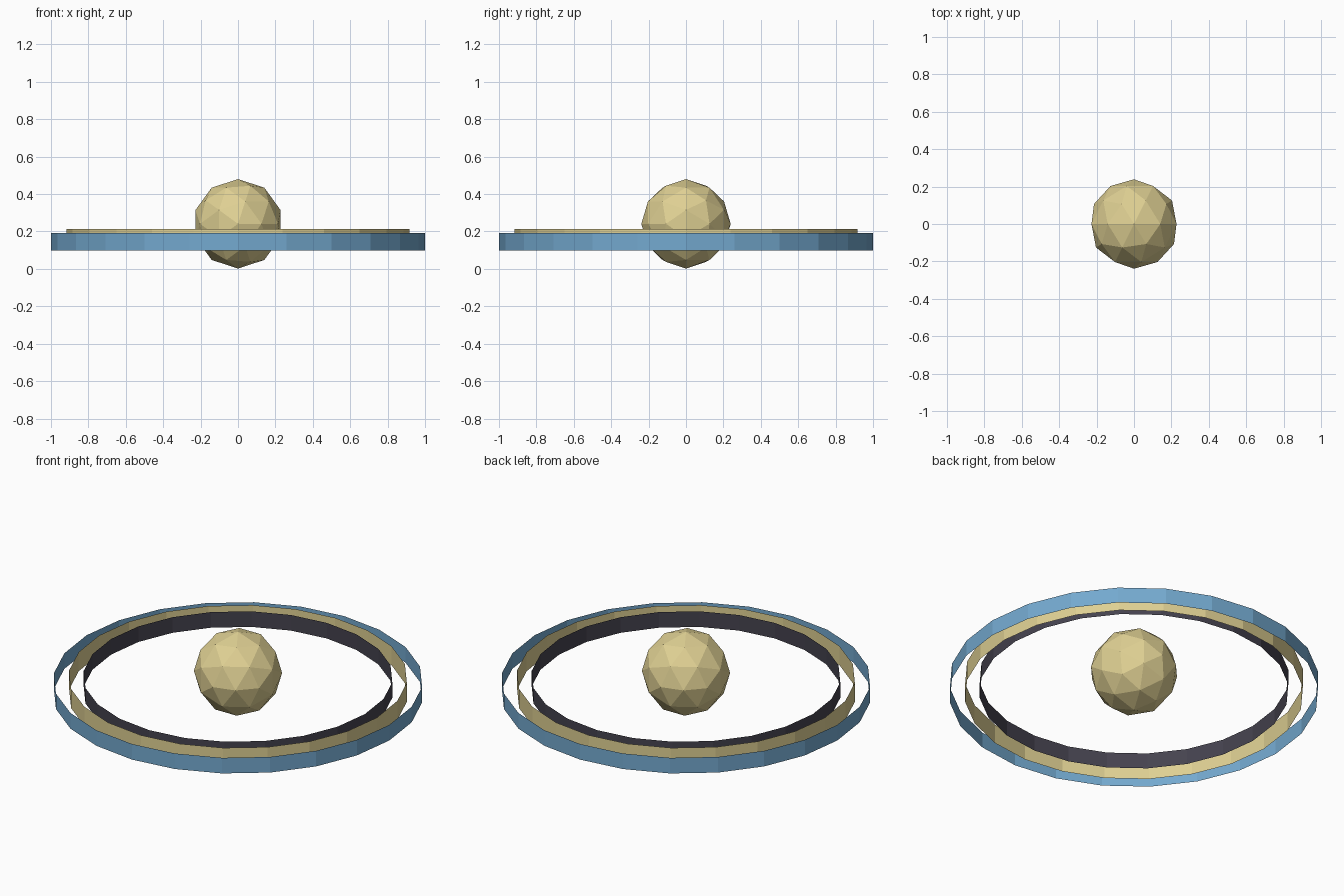
import bpy, bmesh, math

if "Cube" in bpy.data.objects:
    bpy.data.objects.remove(bpy.data.objects["Cube"])


def material(name, color):
    m = bpy.data.materials.new(name)
    m.diffuse_color = (*color, 1.0)
    m.use_nodes = True
    m.node_tree.nodes["Principled BSDF"].inputs["Base Color"].default_value = m.diffuse_color
    return m


blue = material("sky_blue", (0.174, 0.397, 0.624))
sand = material("sand", (0.738, 0.631, 0.292))
dark = material("charcoal", (0.060, 0.056, 0.078))


def add_object(name, bm, mat):
    mesh = bpy.data.meshes.new(name)
    bm.to_mesh(mesh)
    bm.free()
    mesh.materials.append(mat)
    obj = bpy.data.objects.new(name, mesh)
    bpy.context.collection.objects.link(obj)
    return obj


def band(name, radius, z0, z1, mat, sides=24):
    """Thin open wall running around the centre."""
    bm = bmesh.new()
    rows = []
    for z in (z0, z1):
        rows.append([bm.verts.new((radius * math.cos(2 * math.pi * i / sides),
                                   radius * math.sin(2 * math.pi * i / sides), z))
                     for i in range(sides)])
    low, high = rows
    for i in range(sides):
        j = (i + 1) % sides
        bm.faces.new((low[i], low[j], high[j], high[i]))
    return add_object(name, bm, mat)


# Three concentric ring bands
band("outer_ring", 1.0, 0.099, 0.192, blue)
band("middle_ring", 0.917, 0.099, 0.213, sand)
band("inner_ring", 0.838, 0.12, 0.213, dark)

# Faceted planet, its five-sided poles pointing front and back
bm = bmesh.new()
bmesh.ops.create_icosphere(bm, subdivisions=2, radius=0.239)
planet = add_object("planet", bm, sand)
planet.rotation_euler = (math.radians(90), 0, 0)
planet.location = (0, 0, 0.241)
